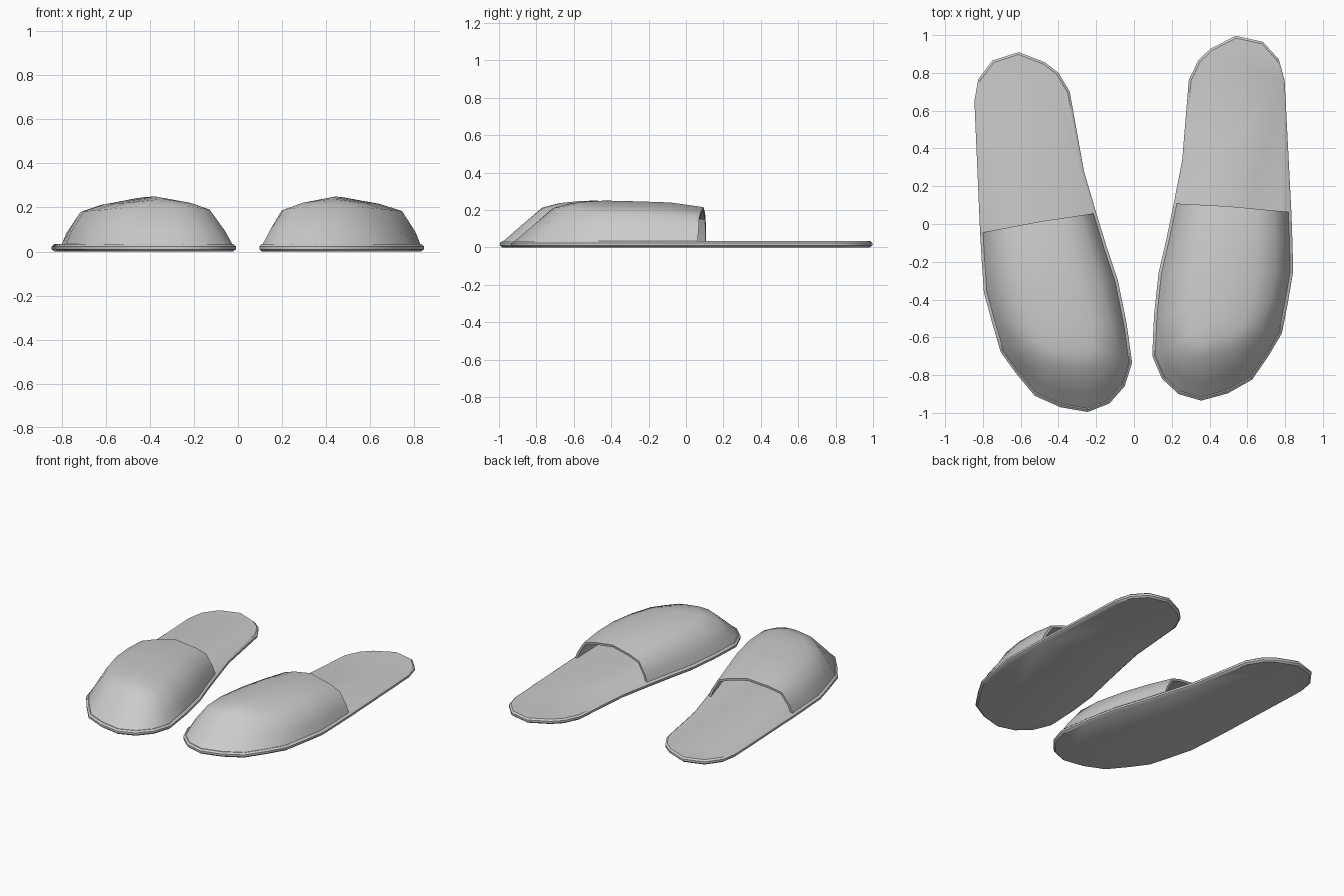
import bpy, bmesh, math
from mathutils import Matrix, Vector

if "Cube" in bpy.data.objects:
    bpy.data.objects.remove(bpy.data.objects["Cube"])

# Footprint of the left slipper, counter-clockwise: outer opening corner, toe, inner opening corner, heel
OUTLINE = [(-.815, -.045), (-.806, -.2), (-.795, -.36), (-.752, -.52), (-.705, -.68),
           (-.625, -.79), (-.525, -.91), (-.39, -.97), (-.245, -.995), (-.13, -.95),
           (-.05, -.86), (-.01, -.735), (-.04, -.52), (-.085, -.30), (-.145, -.12),
           (-.20, .06), (-.265, .28), (-.34, .70), (-.40, .80), (-.47, .855),
           (-.61, .91), (-.75, .865), (-.825, .765), (-.845, .65)]
N_UPPER = 16                      # the first 16 points carry the upper
# Ridge of the upper, from the opening to the toe
SPINE = [(-.49, .015, .215), (-.47, -.16, .24), (-.43, -.33, .246),
         (-.38, -.50, .25), (-.36, -.58, .247)]
# Inward travel and height fraction for the steep sides and the sloping toe
SIDE = [(0, 0), (.07, .28), (.24, .71), (.52, .86), (1, 1)]
TOE = [(0, 0), (.2, .32), (.53, .84), (.75, .95), (1, 1)]


def inset(points, d):
    """Offset a closed counter-clockwise outline inwards."""
    out = []
    for i, p in enumerate(points):
        a, p, b = Vector(points[i - 1]), Vector(p), Vector(points[(i + 1) % len(points)])
        t = ((p - a).normalized() + (b - p).normalized()).normalized()
        out.append(p + Vector((-t.y, t.x)) * d)
    return out


def finish(name, bm, mat, thickness=0):
    bmesh.ops.transform(bm, matrix=mat, verts=bm.verts)
    if mat.determinant() < 0:
        bmesh.ops.reverse_faces(bm, faces=bm.faces)
    mesh = bpy.data.meshes.new(name)
    bm.to_mesh(mesh)
    bm.free()
    ob = bpy.data.objects.new(name, mesh)
    bpy.context.collection.objects.link(ob)
    bpy.ops.object.select_all(action='DESELECT')
    ob.select_set(True)
    bpy.context.view_layer.objects.active = ob
    if thickness:
        mod = ob.modifiers.new("thickness", 'SOLIDIFY')
        mod.thickness = thickness
        mod.offset = -1
        bpy.ops.object.modifier_apply(modifier=mod.name)
    bpy.ops.object.shade_smooth_by_angle(angle=math.radians(40))


def sole(name, mat):
    bm = bmesh.new()
    rings = [[bm.verts.new((p.x, p.y, z)) for p in inset(OUTLINE, d)]
             for d, z in [(.012, 0), (0, .01), (0, .024), (.012, .034)]]
    n = len(OUTLINE)
    for lo, hi in zip(rings, rings[1:]):
        for i in range(n):
            j = (i + 1) % n
            bm.faces.new((lo[i], lo[j], hi[j], hi[i]))
    bm.faces.new(rings[0][::-1])
    bm.faces.new(rings[-1])
    finish(name, bm, mat)


def upper(name, mat):
    bm = bmesh.new()
    base = inset(OUTLINE, .014)[:N_UPPER]
    cols = []
    for i, p in enumerate(base):
        k = min(i, N_UPPER - 1 - i)             # 0 at the opening, growing towards the toe
        sx, sy, sz = SPINE[min(k, 4)]
        w = min(max((k - 3) / 4, 0), 1)         # blend from side to toe profile
        col = []
        for (ts, hs), (tt, ht) in zip(SIDE, TOE):
            t, h = ts + (tt - ts) * w, hs + (ht - hs) * w
            xy = p.lerp(Vector((sx, sy)), t)
            col.append(bm.verts.new((xy.x, xy.y, .03 + (sz - .03) * h)))
        cols.append(col)
    for a, b in zip(cols, cols[1:]):
        for r in range(len(SIDE) - 1):
            bm.faces.new((a[r], b[r], b[r + 1], a[r + 1]))
    bmesh.ops.remove_doubles(bm, verts=bm.verts, dist=.0005)
    finish(name, bm, mat, .016)


# The right slipper is the mirrored left one, turned slightly about its toe
left = Matrix.Identity(4)
right = (Matrix.Translation((.355, -.935, 0)) @ Matrix.Rotation(math.radians(5.4), 4, 'Z')
         @ Matrix.Translation((-.245, .995, 0)) @ Matrix.Scale(-1, 4, (1, 0, 0)))
for side, mat in (("left", left), ("right", right)):
    sole(side + "_sole", mat)
    upper(side + "_upper", mat)
